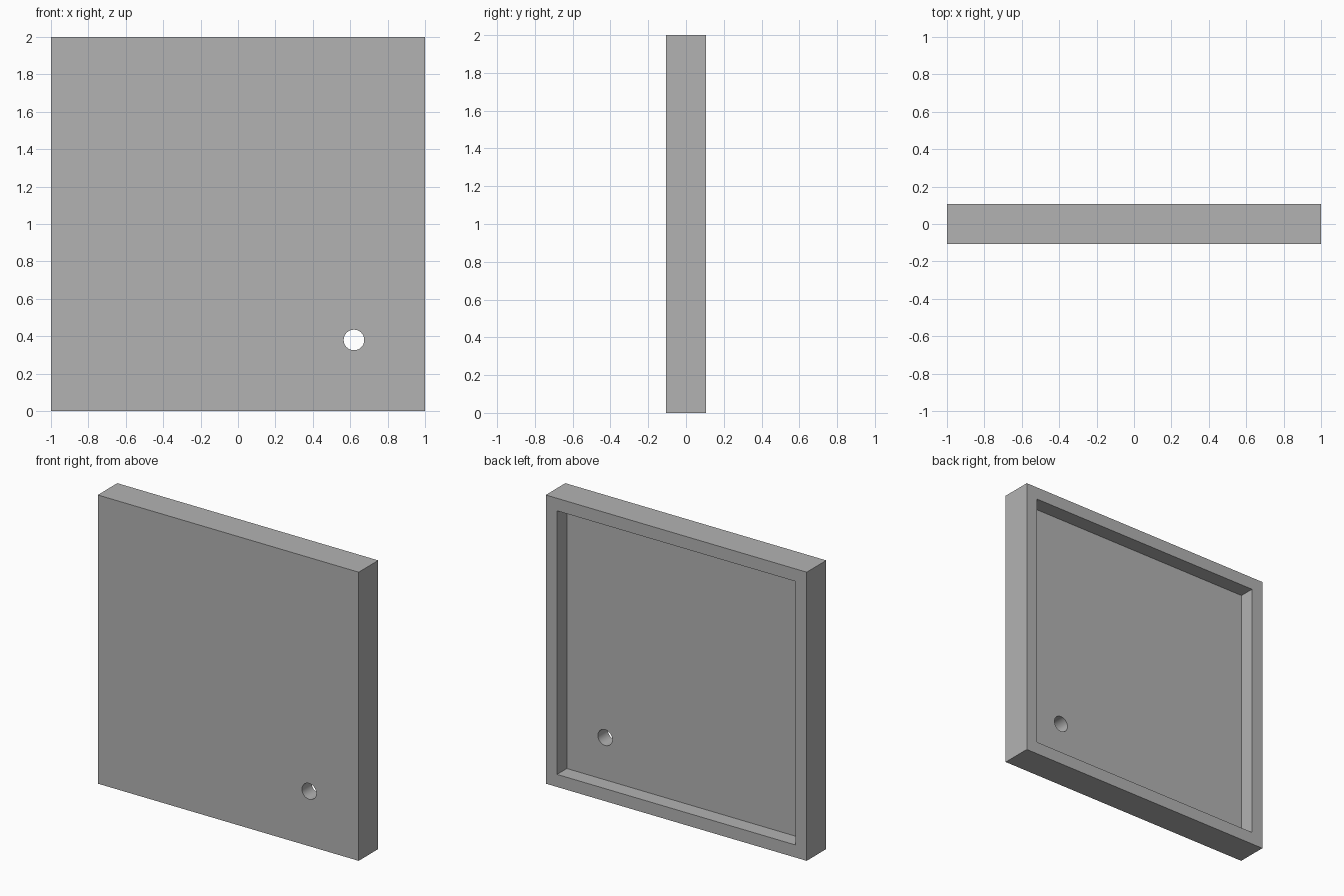
import bpy
import math

cube = bpy.data.objects.get("Cube")
if cube:
    bpy.data.objects.remove(cube, do_unlink=True)

SIZE, DEPTH, RIM = 2.0, 0.214, 0.087
HOLE_X, HOLE_Z, HOLE_RADIUS = 0.62, 0.38, 0.055

grey = bpy.data.materials.new("plain_grey")
grey.use_nodes = True
colour = (0.45, 0.45, 0.45, 1)
grey.diffuse_color = colour
grey.node_tree.nodes["Principled BSDF"].inputs["Base Color"].default_value = colour


def box(name, size, location):
    bpy.ops.mesh.primitive_cube_add(size=1, location=location)
    ob = bpy.context.object
    ob.name = name
    ob.scale = size
    bpy.ops.object.transform_apply(location=False, rotation=False, scale=True)
    ob.data.materials.append(grey)
    return ob


def cut(target, cutter):
    cutter.hide_render = True
    mod = target.modifiers.new(cutter.name, 'BOOLEAN')
    mod.operation = 'DIFFERENCE'
    mod.solver = 'EXACT'
    mod.object = cutter
    bpy.context.view_layer.objects.active = target
    bpy.ops.object.modifier_apply(modifier=mod.name)
    bpy.data.objects.remove(cutter, do_unlink=True)


# Square panel
panel = box("panel", (SIZE, DEPTH, SIZE), (0, 0, SIZE / 2))

# Shallow tray in the back, half the thickness deep, leaving a raised rim
opening = SIZE - 2 * RIM
cut(panel, box("back_recess", (opening, DEPTH, opening), (0, DEPTH / 2, SIZE / 2)))

# Round through hole in the lower corner
bpy.ops.mesh.primitive_cylinder_add(vertices=64, radius=HOLE_RADIUS, depth=1,
                                    location=(HOLE_X, 0, HOLE_Z),
                                    rotation=(math.pi / 2, 0, 0))
hole = bpy.context.object
hole.name = "round_hole"
hole.data.materials.append(grey)
cut(panel, hole)

# Smooth hole wall, crisp edges
bpy.ops.object.select_all(action='DESELECT')
panel.select_set(True)
bpy.context.view_layer.objects.active = panel
bpy.ops.object.shade_smooth_by_angle(angle=math.radians(30))
